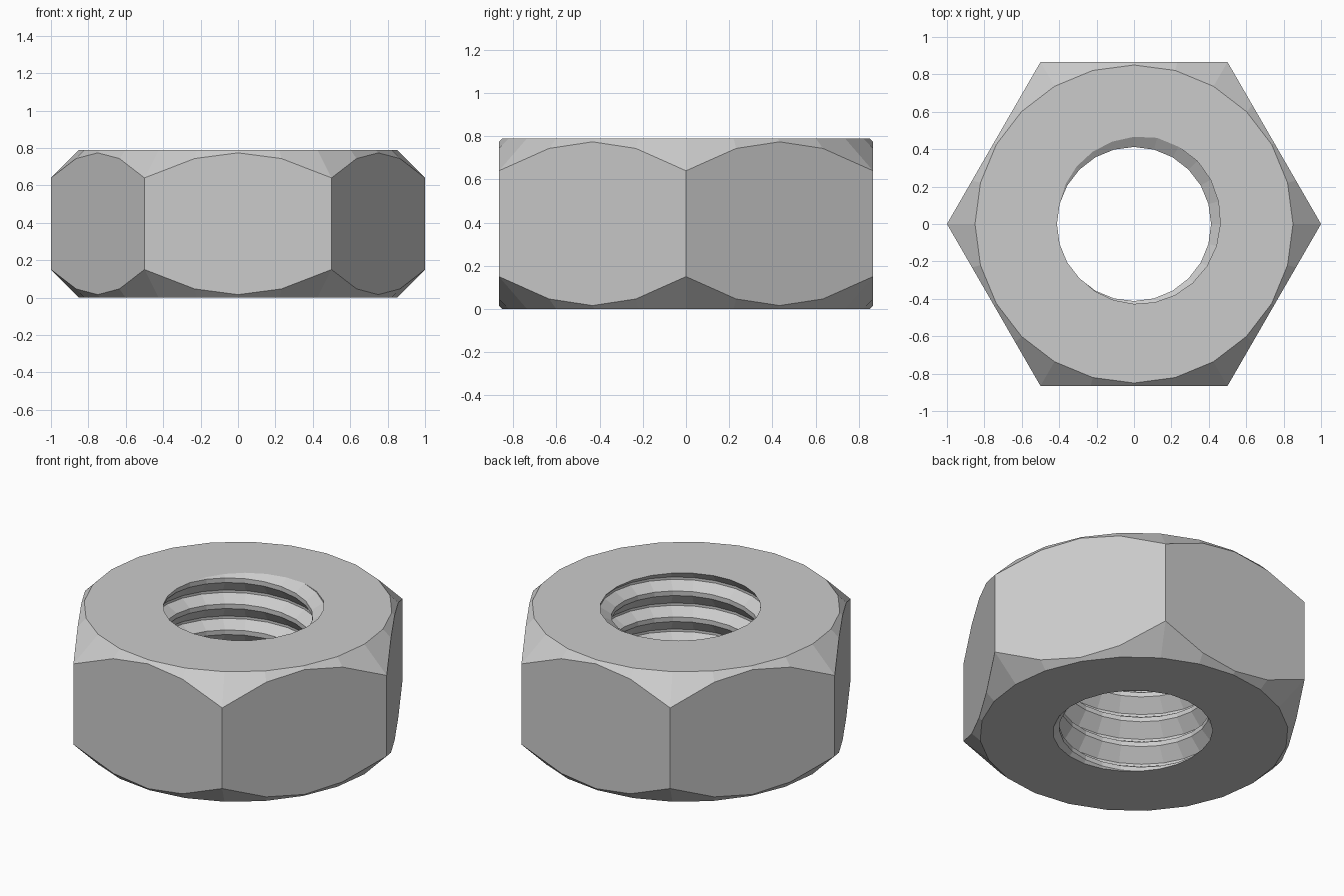
import bpy, bmesh, math
from mathutils import Vector

if "Cube" in bpy.data.objects:
    bpy.data.objects.remove(bpy.data.objects["Cube"])

H, APO, RIM = 0.79, math.cos(math.pi / 6), 0.85   # height, apothem, chamfer circle
PITCH, MINOR, MAJOR = 0.158, 0.412, 0.477         # five-turn right-hand thread
N = 24

bm = bmesh.new()


def polar(r, a, z):
    return bm.verts.new((r * math.cos(a), r * math.sin(a), z))


# threaded bore: one groove profile swept along a helix, then trimmed to height
groove = [(MINOR, 0.0), (MAJOR, -0.075), (MAJOR, -0.09), (MINOR, -0.13), (MINOR, -PITCH)]
steps = []
for i in range(-2 * N, 7 * N + 1):
    a = 2 * math.pi * i / N
    z0 = H - 5 * PITCH + PITCH * (i / N + 130 / 360)
    steps.append([polar(r, a, z0 + dz) for r, dz in groove])
for p, q in zip(steps, steps[1:]):
    for k in range(len(groove) - 1):
        bm.faces.new((p[k], p[k + 1], q[k + 1], q[k]))
bmesh.ops.remove_doubles(bm, verts=bm.verts, dist=1e-4)
for z, d in ((0, -1), (H, 1)):
    bmesh.ops.bisect_plane(bm, geom=bm.verts[:] + bm.edges[:] + bm.faces[:], dist=1e-5,
                           plane_co=(0, 0, z), plane_no=(0, 0, d), clear_outer=True)

# hexagonal body with 45 degree conical chamfers at both ends
cols = []
for j in range(N):
    a = 2 * math.pi * j / N
    rho = APO / math.cos(a % (math.pi / 3) - math.pi / 6)
    c = rho - RIM
    cols.append([polar(RIM, a, 0), polar(rho, a, c), polar(rho, a, H - c), polar(RIM, a, H)])
for j in range(N):
    p, q = cols[j], cols[(j + 1) % N]
    for k in range(3):
        bm.faces.new((p[k], q[k], q[k + 1], p[k + 1]))

# flat bearing faces between the bore and the chamfer circle
for z, d in ((0, -1), (H, 1)):
    rim = [e for e in bm.edges if e.is_boundary and all(abs(v.co.z - z) < 1e-3 for v in e.verts)]
    bmesh.ops.triangle_fill(bm, edges=rim, use_beauty=True, normal=Vector((0, 0, d)))
bmesh.ops.recalc_face_normals(bm, faces=bm.faces)

mesh = bpy.data.meshes.new("hex_nut")
bm.to_mesh(mesh)
bm.free()
steel = bpy.data.materials.new("grey_steel")
steel.diffuse_color = (0.6, 0.6, 0.6, 1)
steel.use_nodes = True
steel.node_tree.nodes["Principled BSDF"].inputs["Base Color"].default_value = steel.diffuse_color
mesh.materials.append(steel)
nut = bpy.data.objects.new("hex_nut", mesh)
bpy.context.collection.objects.link(nut)
